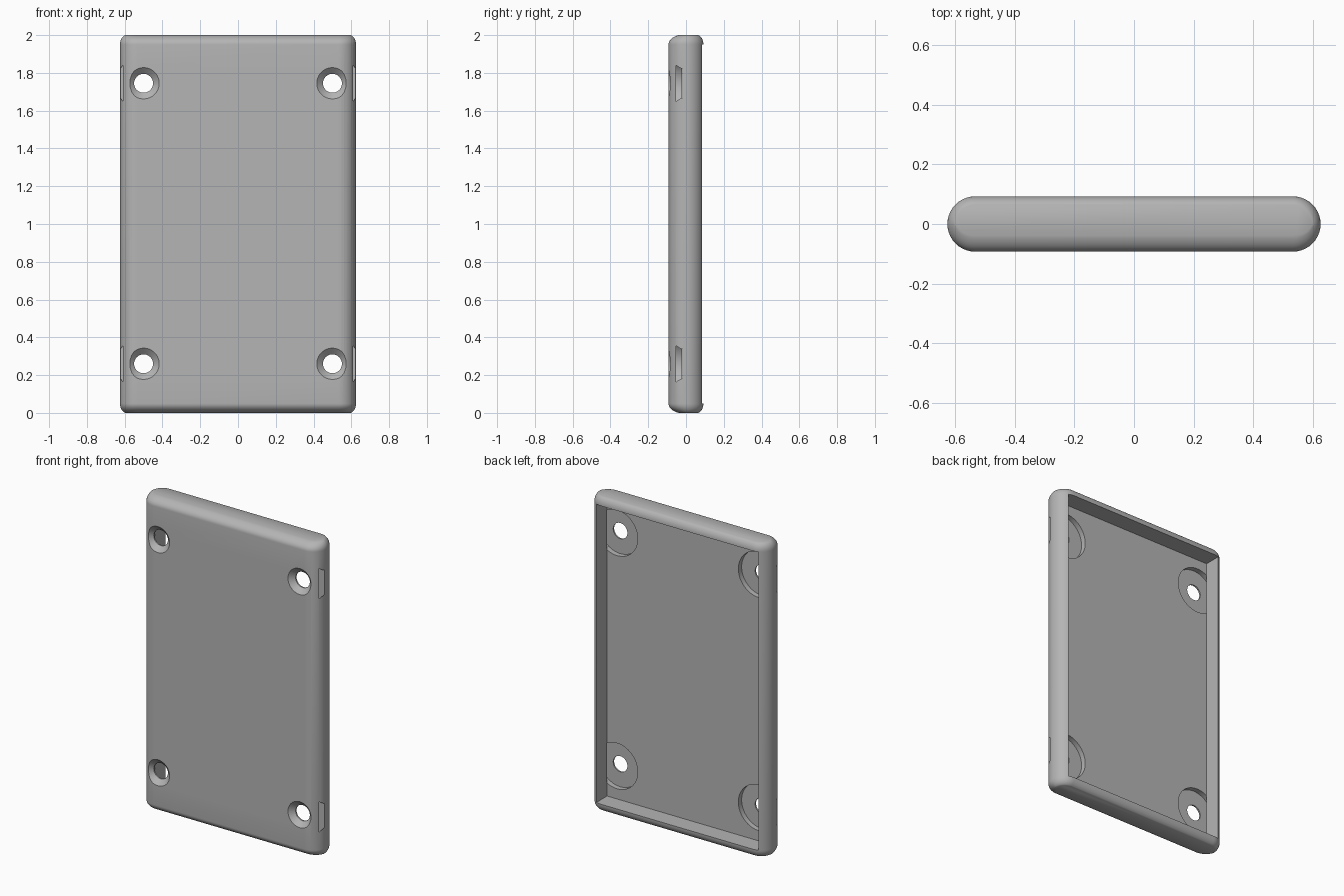
import bpy, bmesh, math

if "Cube" in bpy.data.objects:
    bpy.data.objects.remove(bpy.data.objects["Cube"], do_unlink=True)

HALF_X, HALF_Y, HEIGHT = 0.625, 0.0925, 2.0
FLOOR_Y = -0.02          # floor of the open back
POCKET_Y = -0.053        # floor of the round pockets

gray = bpy.data.materials.new("plain gray")
gray.use_nodes = True
color = (0.46, 0.46, 0.46, 1)
gray.diffuse_color = color
gray.node_tree.nodes["Principled BSDF"].inputs["Base Color"].default_value = color


def loft(name, rings):
    """Skin closed rings of points and cap both ends."""
    bm = bmesh.new()
    loops = [[bm.verts.new(p) for p in ring] for ring in rings]
    n = len(loops[0])
    for a, b in zip(loops, loops[1:]):
        for i in range(n):
            j = (i + 1) % n
            bm.faces.new((a[i], a[j], b[j], b[i]))
    bm.faces.new(loops[0])
    bm.faces.new(loops[-1])
    bmesh.ops.recalc_face_normals(bm, faces=bm.faces)
    mesh = bpy.data.meshes.new(name)
    bm.to_mesh(mesh)
    bm.free()
    mesh.materials.append(gray)
    obj = bpy.data.objects.new(name, mesh)
    bpy.context.collection.objects.link(obj)
    return obj


def stadium(t, z, steps=20):
    """Round-ended outline, drawn in by t; the front edge is softer than the back."""
    ring = []
    for side in (1, -1):
        for i in range(steps + 1):
            a = math.pi * i / steps - math.pi / 2
            nx, ny = side * math.cos(a), side * math.sin(a)
            inset = t * (0.027 + 0.028 * max(0, -ny))
            r = HALF_Y - inset
            ring.append((side * (HALF_X - HALF_Y) + r * nx, r * ny, z))
    return ring


def lathe(name, x, z, profile, steps=64):
    """Solid of revolution about the y axis."""
    return loft(name, [[(x + r * math.cos(2 * math.pi * i / steps), y,
                         z + r * math.sin(2 * math.pi * i / steps))
                        for i in range(steps)] for y, r in profile])


def cut(target, cutter):
    mod = target.modifiers.new("cut", "BOOLEAN")
    mod.operation, mod.solver, mod.object = "DIFFERENCE", "EXACT", cutter
    bpy.context.view_layer.objects.active = target
    bpy.ops.object.modifier_apply(modifier=mod.name)
    bpy.data.objects.remove(cutter, do_unlink=True)


# Round-edged shell body
limit = math.radians(72)
edge = []
for k in range(9):
    a = limit * k / 8
    edge.append(((1 - math.cos(a)) / (1 - math.cos(limit)),
                 0.05 * (1 - math.sin(a) / math.sin(limit))))
rings = [stadium(t, dz) for t, dz in reversed(edge)]
rings += [stadium(t, HEIGHT - dz) for t, dz in edge]
shell = loft("cover_shell", rings)

# Open back
w, lip = 0.57, 0.05
cut(shell, loft("cavity_cutter", [
    [(-w, y, lip), (w, y, lip), (w, y, HEIGHT - lip), (-w, y, HEIGHT - lip)]
    for y in (FLOOR_Y, 0.2)]))

# Countersunk screw holes with round pockets that break through the sides
hole_profile = [(-0.1, 0.091), (-0.0625, 0.05), (POCKET_Y, 0.05),
                (POCKET_Y, 0.145), (FLOOR_Y + 0.0005, 0.145)]
for x in (-0.5, 0.5):
    for z in (0.26, 1.745):
        cut(shell, lathe("screw_hole_cutter", x, z, hole_profile))

# Smooth shading with sharp creases
bpy.ops.object.select_all(action="DESELECT")
shell.select_set(True)
bpy.context.view_layer.objects.active = shell
bpy.ops.object.shade_smooth_by_angle(angle=math.radians(30))
